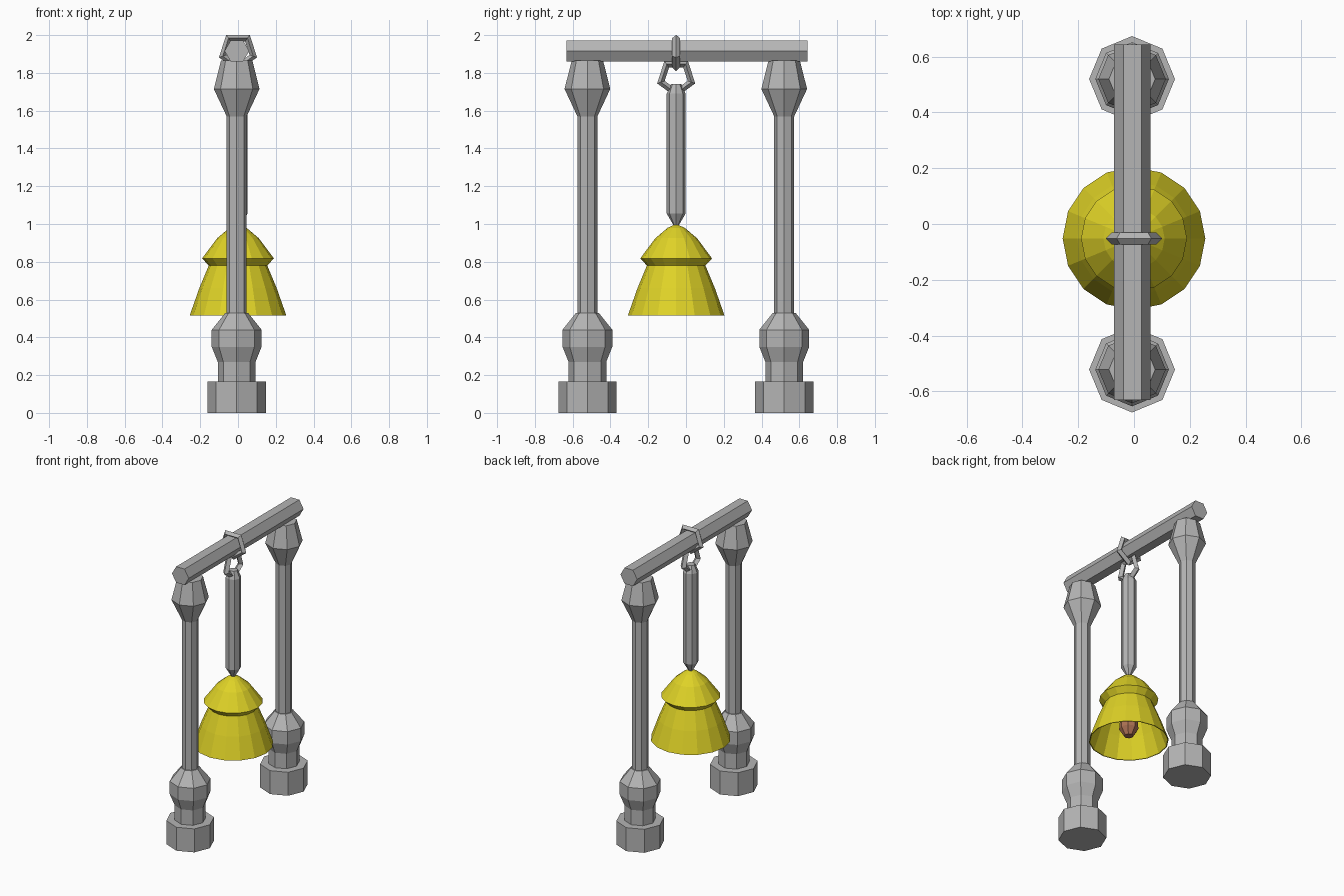
import bpy, bmesh, math
from mathutils import Vector

if "Cube" in bpy.data.objects:
    bpy.data.objects.remove(bpy.data.objects["Cube"])


def material(name, rgb):
    m = bpy.data.materials.new(name)
    m.diffuse_color = (*rgb, 1)
    m.use_nodes = True
    m.node_tree.nodes["Principled BSDF"].inputs["Base Color"].default_value = m.diffuse_color
    return m


grey = material("grey iron", (0.46, 0.46, 0.46))
yellow = material("yellow brass", (0.74, 0.65, 0.02))
copper = material("copper", (0.42, 0.17, 0.09))


def finish(name, bm, mat, loc):
    bmesh.ops.remove_doubles(bm, verts=bm.verts, dist=0.0001)
    bmesh.ops.recalc_face_normals(bm, faces=bm.faces)
    me = bpy.data.meshes.new(name)
    bm.to_mesh(me)
    bm.free()
    me.materials.append(mat)
    ob = bpy.data.objects.new(name, me)
    ob.location = loc
    bpy.context.collection.objects.link(ob)
    return ob


def lathe(name, profile, sides, mat, loc):
    """Turn (radius, height) points around z; radius 0 closes an end."""
    bm = bmesh.new()
    rings = []
    for r, z in profile:
        if r == 0:
            rings.append([bm.verts.new((0, 0, z))] * sides)
        else:
            rings.append([bm.verts.new((r * math.cos(2 * math.pi * i / sides),
                                        r * math.sin(2 * math.pi * i / sides), z))
                          for i in range(sides)])
    for a, b in zip(rings, rings[1:]):
        for i in range(sides):
            j = (i + 1) % sides
            quad = list(dict.fromkeys((a[i], a[j], b[j], b[i])))
            if len(quad) > 2:
                bm.faces.new(quad)
    # flat caps on ends that do not reach the axis
    for ring, (r, z) in ((rings[0], profile[0]), (rings[-1], profile[-1])):
        if r > 0:
            bm.faces.new(ring)
    return finish(name, bm, mat, loc)


def ring(name, loc, side_axis):
    """Five-sided link, point down, with a diamond cross-section."""
    bm = bmesh.new()
    u, w = Vector(side_axis), Vector((0, 0, 1))
    n = u.cross(w)
    R, t = 0.085, 0.021
    loops = []
    for i in range(5):
        a = math.radians(-90 + 72 * i)
        d = u * math.cos(a) + w * math.sin(a)
        loops.append([bm.verts.new(p) for p in
                      (d * (R + t), d * R + n * t, d * (R - t), d * R - n * t)])
    for i in range(5):
        a, b = loops[i], loops[(i + 1) % 5]
        for k in range(4):
            m = (k + 1) % 4
            bm.faces.new((a[k], a[m], b[m], b[k]))
    return finish(name, bm, grey, loc)


# turned posts
post = [(0.154, 0), (0.154, 0.165), (0.1, 0.165), (0.1, 0.27), (0.132, 0.35),
        (0.132, 0.44), (0.06, 0.53), (0.053, 0.53), (0.053, 1.57),
        (0.121, 1.715), (0.083, 1.865)]
for label, y in (("front_post", -0.522), ("back_post", 0.52)):
    lathe(label, post, 8, grey, (-0.007, y, 0))

# hexagonal crossbeam, laid along y
beam = lathe("crossbeam", [(0.065, -0.638), (0.065, 0.638)], 6, grey, (-0.006, 0.006, 1.916))
beam.rotation_euler = (math.pi / 2, 0, 0)

# two interlocked rings and the hanging rod
by = -0.052
ring("beam_ring", (0, by, 1.915), (1, 0, 0))
ring("hanging_ring", (0, by, 1.777), (0, 1, 0))
lathe("hanging_rod", [(0.012, 0.99), (0.05, 1.055), (0.05, 1.69), (0.028, 1.74)],
      8, grey, (0, by, 0))

# bell: outside from crown to mouth, then thin inside wall
lathe("bell", [(0, 1.0), (0.045, 0.98), (0.11, 0.925), (0.19, 0.818), (0.155, 0.78),
               (0.205, 0.66), (0.256, 0.515), (0.25, 0.515), (0.198, 0.66),
               (0.148, 0.78), (0.1, 0.915), (0, 0.985)], 16, yellow, (0, by, 0))

# clapper
lathe("clapper", [(0.03, 0.55), (0.062, 0.6), (0.058, 0.65), (0.02, 0.76), (0.015, 0.95)],
      8, copper, (0, by, 0))
